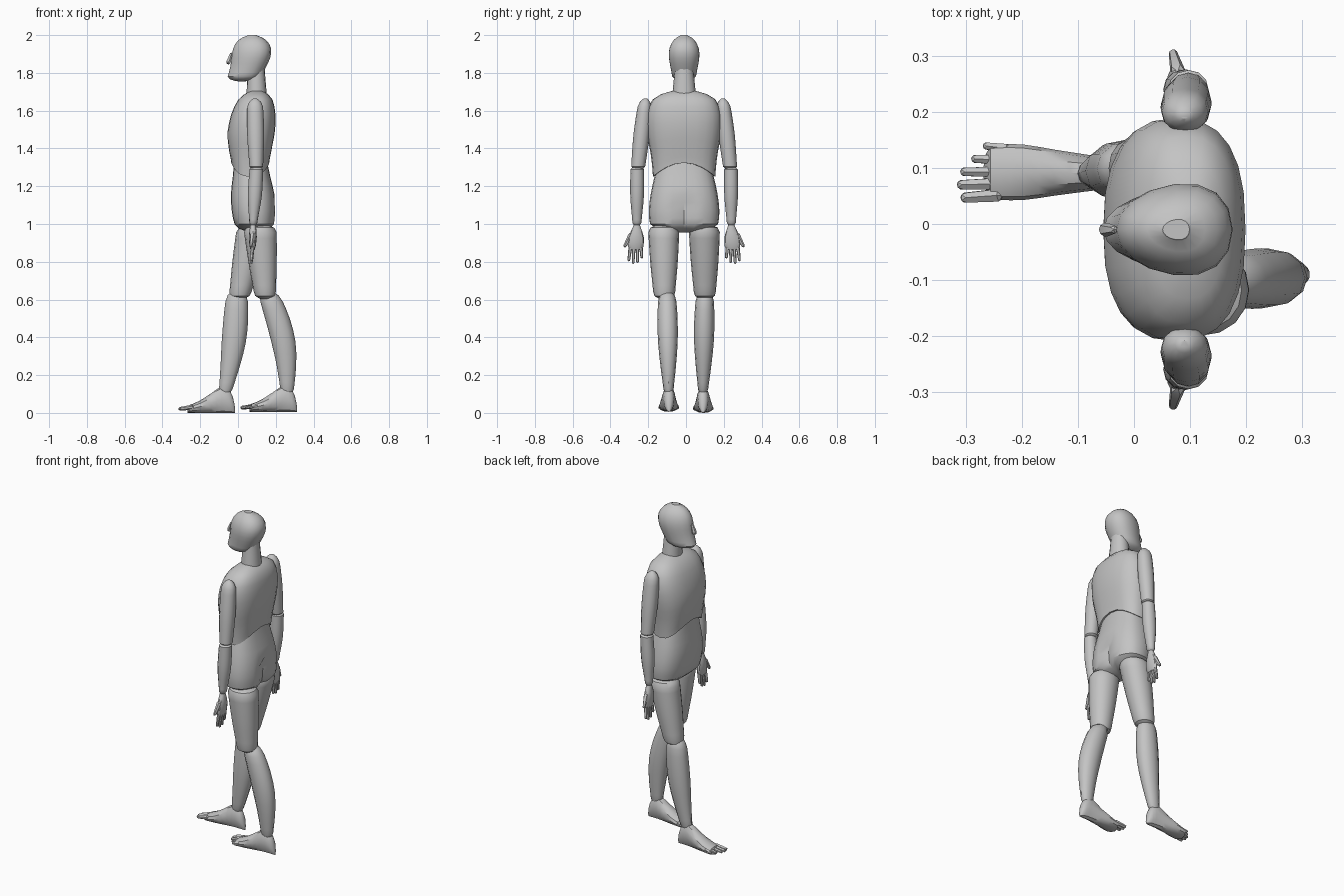
import bpy
import bmesh
import math
from mathutils import Matrix, Vector

cube = bpy.data.objects.get("Cube")
if cube:
    bpy.data.objects.remove(cube)

grey = bpy.data.materials.new("mannequin_grey")
grey.use_nodes = True
GREY = (.55, .55, .55, 1)
grey.diffuse_color = GREY
grey.node_tree.nodes["Principled BSDF"].inputs["Base Color"].default_value = GREY

MIDDLE = -.01  # centre line of the upper body


def show(mesh, name):
    """Link a mesh as a smooth-shaded object that keeps its sharp edges."""
    obj = bpy.data.objects.new(name, mesh)
    bpy.context.collection.objects.link(obj)
    bpy.ops.object.select_all(action="DESELECT")
    obj.select_set(True)
    bpy.context.view_layer.objects.active = obj
    bpy.ops.object.shade_smooth_by_angle(angle=math.radians(35))
    return obj


def finish(bm, name):
    """Turn a bmesh into a grey object."""
    bmesh.ops.recalc_face_normals(bm, faces=bm.faces)
    mesh = bpy.data.meshes.new(name)
    bm.to_mesh(mesh)
    bm.free()
    mesh.materials.append(grey)
    return show(mesh, name)


def mirrored(obj, name, shift):
    """Copy a part to the other side of the body."""
    mesh = obj.data.copy()
    flip = Matrix.Scale(-1, 4, Vector((0, 1, 0)))
    mesh.transform(Matrix.Translation(Vector(shift)) @ flip)
    mesh.flip_normals()
    return show(mesh, name)


def sample(values, t):
    """Smooth curve through evenly spaced values."""
    last = len(values) - 1
    i = min(int(t * last), last - 1)
    f = t * last - i
    a, b, c, d = (values[min(max(i + k, 0), last)] for k in (-1, 0, 1, 2))
    return b + f / 2 * (c - a + f * (2 * a - 5 * b + 4 * c - d + f * (3 * (b - c) + d - a)))


def dome(distance, length):
    """Rounded end: full width once the distance passes the dome length."""
    u = min(1, distance / length)
    return max(.2, math.sqrt(1 - (1 - u) ** 2))


def body(start, end, depths, widths, domes=(.05, .05), bow=0, power=2.1,
         taper=0, sides=16, rings=14, sole=False):
    """Loft oval rings from start to end, with half-depths and half-widths.
    A sole part runs along the floor, all others run upward."""
    bm = bmesh.new()
    start, end = Vector(start), Vector(end)
    depth_axis = Vector((0, 0, 1)) if sole else Vector((1, 0, 0))
    width_axis = Vector((0, 1, 0))
    loops = []
    for i in range(rings + 1):
        t = (1 - math.cos(math.pi * i / rings)) / 2
        shrink = dome(t, domes[0]) * dome(1 - t, domes[1])
        depth = sample(depths, t) * shrink
        width = sample(widths, t) * shrink
        centre = start.lerp(end, t)
        centre.x += bow * math.sin(math.pi * t)
        if sole:
            centre.z = depth
        loop = []
        for k in range(sides):
            c, s = math.cos(math.tau * k / sides), math.sin(math.tau * k / sides)
            u = math.copysign(abs(c) ** (2 / power), c) * depth
            v = math.copysign(abs(s) ** (2 / power), s) * width * (1 + taper * c)
            loop.append(bm.verts.new(centre + depth_axis * u + width_axis * v))
        loops.append(loop)
    for low, high in zip(loops, loops[1:]):
        for k in range(sides):
            n = (k + 1) % sides
            bm.faces.new((low[k], low[n], high[n], high[k]))
    bm.faces.new(loops[0])
    bm.faces.new(loops[-1])
    return bm


def digit(bm, start, end, r_start, r_end):
    """Rounded finger, toe or nose: hull around two little balls."""
    part = bmesh.new()
    for point, radius in ((start, r_start), (end, r_end)):
        bmesh.ops.create_icosphere(part, subdivisions=1, radius=radius,
                                   matrix=Matrix.Translation(Vector(point)))
    hull = bmesh.ops.convex_hull(part, input=part.verts)
    loose = [g for g in set(hull["geom_interior"] + hull["geom_unused"])
             if isinstance(g, bmesh.types.BMVert)]
    bmesh.ops.delete(part, geom=loose, context="VERTS")
    mesh = bpy.data.meshes.new("digit")
    part.to_mesh(mesh)
    part.free()
    bm.from_mesh(mesh)
    bpy.data.meshes.remove(mesh)


# Head: egg narrowing toward the face, with a nose
head = body((.02, MIDDLE, 1.755), (.075, MIDDLE, 2), (.085, .102, .12), (.06, .08, .09),
            domes=(.12, .5), bow=.02, taper=.18)
digit(head, (-.036, MIDDLE, 1.9), (-.05, MIDDLE, 1.858), .008, .014)
finish(head, "head")

neck = body((.1, MIDDLE, 1.64), (.095, MIDDLE, 1.83), (.055, .046), (.065, .05))
finish(neck, "neck")

# Chest: arched lower rim, higher at the centre than at the sides
chest = body((.065, MIDDLE, 1.24), (.1, MIDDLE, 1.71), (.1, .115, .125, .115, .075),
             (.165, .175, .195, .195, .15), domes=(.01, .13), bow=-.012,
             power=2.5, sides=24)
for v in chest.verts:
    arch = max(0, 1 - ((v.co.y - MIDDLE) / .17) ** 2)
    v.co.z += .08 * arch * max(0, 1 - (v.co.z - 1.24) / .3)
finish(chest, "chest")

# Pelvis: waist, hips and cleft buttocks
pelvis = body((.09, MIDDLE, .955), (.065, MIDDLE, 1.36), (.1, .115, .115, .098, .085),
              (.175, .187, .177, .155, .13), domes=(.12, .05), power=2.5, sides=24)
for v in pelvis.verts:
    if v.co.x > .1 and v.co.z < 1.15:
        v.co.x -= .025 * math.exp(-((v.co.y - MIDDLE) / .02) ** 2)
finish(pelvis, "pelvis")

# Arms: built on the right, then mirrored
upper_arm = finish(body((.097, .235, 1.285), (.09, .195, 1.665), (.036, .045, .042),
                        (.037, .043, .036), domes=(.06, .15), sides=12), "right_upper_arm")
forearm = finish(body((.08, .24, .99), (.098, .238, 1.305), (.02, .037, .036),
                      (.023, .036, .036), sides=12), "right_forearm")

# Hand: flat palm, four fingers and a thumb on the outer side
hand = body((.077, .247, .86), (.08, .24, 1), (.014, .021, .015), (.04, .04, .016),
            domes=(.1, .05), sides=12, rings=8)
for i, tip in enumerate((.825, .802, .797, .81)):
    knuckle = .218 + .019 * i
    digit(hand, (.078, knuckle, .875), (.072, knuckle + .004 * (i - 1), tip), .011, .008)
digit(hand, (.078, .272, .94), (.07, .303, .885), .015, .009)
hand = finish(hand, "right_hand")

for part, name in ((upper_arm, "left_upper_arm"), (forearm, "left_forearm"),
                   (hand, "left_hand")):
    mirrored(part, name, (0, 2 * MIDDLE, 0))

# Legs: the right one strides forward, the left one trails
strides = (("right", (.085, .097, 1), (.005, .1, .6), (-.005, .1, .65), (-.07, .09, .1), .015),
           ("left", (.115, -.118, 1), (.145, -.115, .6), (.155, -.1, .65), (.26, -.092, .1), .033))
for side, hip, knee, shin_top, ankle, calf in strides:
    thigh = body(knee, hip, (.056, .075, .088), (.056, .073, .083), domes=(.08, .1))
    finish(thigh, side + "_thigh")
    shin = body(ankle, shin_top, (.034, .05, .064, .065, .055), (.025, .04, .052, .053, .045),
                domes=(.03, .1), bow=calf, sides=12)
    finish(shin, side + "_shin")

# Feet: lofted from heel to ball along the floor, with five toes
foot = body((-.015, .09, 0), (-.268, .093, 0), (.05, .07, .052, .032, .02),
            (.025, .032, .041, .05, .048), domes=(.12, .06), sides=12, sole=True)
for i, tip in enumerate((-.3, -.307, -.302, -.283, -.263)):
    root = .051 + .021 * i
    thick = .013 - .001 * i
    digit(foot, (-.245 + .004 * i, root, .03), (tip, root - .004 + .002 * i, .022),
          thick, thick * .8)
foot = finish(foot, "right_foot")
mirrored(foot, "left_foot", (.328, 0, .006))
